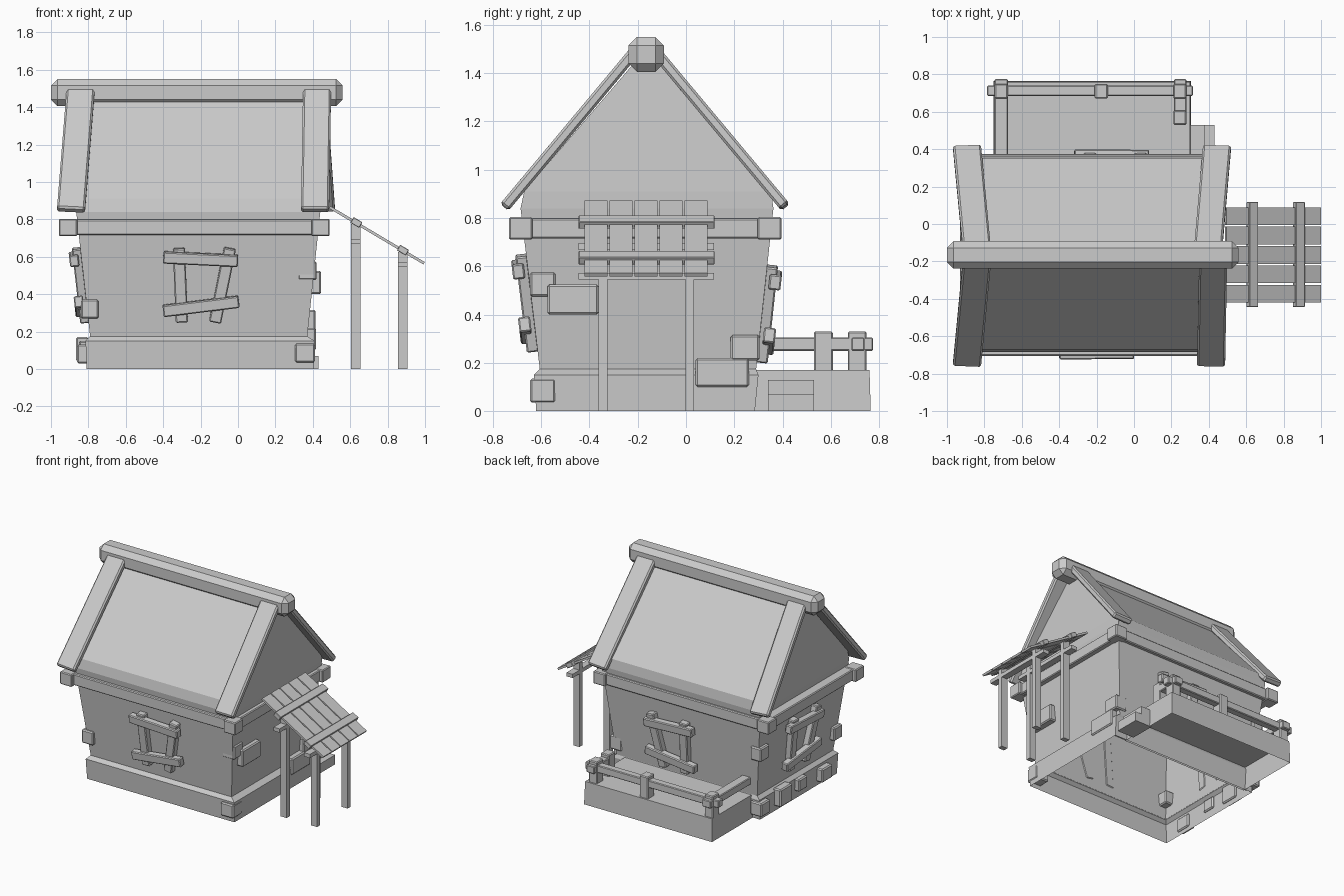
import bpy, bmesh
from mathutils import Vector, Matrix

if "Cube" in bpy.data.objects:
    bpy.data.objects.remove(bpy.data.objects["Cube"])


def finish(name, bm, bevel=0.0):
    bmesh.ops.recalc_face_normals(bm, faces=bm.faces)
    me = bpy.data.meshes.new(name)
    bm.to_mesh(me)
    bm.free()
    ob = bpy.data.objects.new(name, me)
    bpy.context.collection.objects.link(ob)
    if bevel:
        m = ob.modifiers.new("bevel", 'BEVEL')
        m.width, m.segments = bevel, 1
    return ob


def box(name, x0, x1, y0, y1, z0, z1, bevel=0.0):
    bm = bmesh.new()
    bmesh.ops.create_cube(bm, size=1)
    for v in bm.verts:
        v.co = Vector(((x0 + x1) / 2 + v.co.x * (x1 - x0),
                       (y0 + y1) / 2 + v.co.y * (y1 - y0),
                       (z0 + z1) / 2 + v.co.z * (z1 - z0)))
    return finish(name, bm, bevel)


def beam(name, p0, p1, width, thick, normal, bevel=0.006):
    """Plank from p0 to p1 whose broad face looks along normal."""
    p0, p1 = Vector(p0), Vector(p1)
    d = (p1 - p0).normalized()
    s = d.cross(Vector(normal)).normalized()
    n = s.cross(d)
    bm = bmesh.new()
    bmesh.ops.create_cube(bm, size=1)
    c = (p0 + p1) / 2
    for v in bm.verts:
        v.co = c + d * v.co.x * (p1 - p0).length + s * v.co.y * width + n * v.co.z * thick
    return finish(name, bm, bevel)


def loft(bm, rings):
    """Stack rectangles (x0, x1, y0, y1, z), open at both ends."""
    loops = [[bm.verts.new(c) for c in ((a, e, z), (b, e, z), (b, f, z), (a, f, z))]
             for a, b, e, f, z in rings]
    for lo, hi in zip(loops, loops[1:]):
        for i in range(4):
            j = (i + 1) % 4
            bm.faces.new((lo[i], lo[j], hi[j], hi[i]))
    return loops[-1]


# Stone base: open underneath, chamfered into the wall
bm = bmesh.new()
loft(bm, [(-.81, .405, -.62, .285, 0), (-.815, .41, -.63, .30, .15), (-.79, .37, -.605, .29, .175)])
finish("base", bm)

# Flared walls with the gable roof
bm = bmesh.new()
t = loft(bm, [(-.79, .37, -.605, .29, .17), (-.865, .44, -.685, .362, .84),
              (-.865, .44, -.67, .352, .91)])
ra, rb = bm.verts.new((-.83, -.165, 1.5)), bm.verts.new((.40, -.165, 1.5))
for f in ((t[0], t[1], rb, ra), (t[2], t[3], ra, rb), (t[1], t[2], rb), (t[3], t[0], ra)):
    bm.faces.new(f)
finish("walls_and_roof", bm)

# Ridge beam and barge boards
box("ridge_beam", -1, .56, -.238, -.092, 1.405, 1.55, .035)
for nm, xb, xt, s in (("front_left", -.893, -.84, -1), ("front_right", .412, .423, -1),
                      ("back_left", -.893, -.84, 1), ("back_right", .444, .396, 1)):
    yc = -.17
    beam("barge_board_" + nm, (xb, yc + s * .58, .847), (xt, yc + s * .03, 1.505),
         .15, .045, (0, s * .77, .64), .01)

# Belt of beams under the eaves, with corner blocks
box("belt_front", -.90, .45, -.705, -.62, .715, .798, .006)
box("belt_back", -.90, .45, .29, .375, .715, .798, .006)
box("belt_left", -.93, -.84, -.68, .35, .715, .798, .006)
box("belt_right", .39, .465, -.68, .35, .715, .798, .006)
for x in (-.957, .392):
    for y in (-.733, .297):
        box("belt_corner", x, x + .098, y, y + .098, .71, .803, .006)

# Crooked window frames on three walls
BOARDS = [(-.116, .645, -.10, .25, .065, .02), (.157, .645, .077, .25, .065, .02),
          (-.20, .597, .20, .578, .063, .04), (-.20, .31, .205, .36, .063, .04)]


def window(name, place, normal, dz=0.0):
    for i, (u0, v0, u1, v1, w, off) in enumerate(BOARDS):
        beam(f"{name}_window_board_{i + 1}", place(u0, v0 + dz, off), place(u1, v1 + dz, off),
             w, .05, normal)


window("front", lambda u, z, o: (u - .2, -.605 - .12 * (z - .17) - o, z), (0, -1, -.12))
window("left", lambda u, z, o: (-.79 - .112 * (z - .17) - o, -.15 - u, z), (-1, 0, -.11))
window("back", lambda u, z, o: (u - .12, .29 + .107 * (z - .17) + o, z), (0, 1, -.11), -.045)

# Corner stones and wall stones: x0, x1, y0, y1, z0, z1
STONES = [(.305, .40 + .012, -.645, -.54, .035, .135), (.32, .42, -.645, -.54, .475, .575),
          (-.84, -.745, -.645, -.55, .27, .37), (.32, .415, .185, .293 + .012, .21, .315),
          (-.85, -.755, .22, .325, .04, .14), (-.86, -.77, .24, .345, .46, .56)]
PLATES = [(.34, .443, -.573, -.362, .40, .525), (.35, .418, .04, .26, .10, .22),
          (-.865, -.80, -.02, .12, .04, .17), (-.85, -.80, -.22, -.12, .06, .15),
          (-.86, -.80, -.50, -.38, .03, .13)]
for nm, group in (("corner_stone", STONES), ("wall_stone", PLATES)):
    for s in group:
        box(nm, *s, .008)

# Back porch platform (open underneath) and side steps
bm = bmesh.new()
top = loft(bm, [(-.75, .305, .27, .765, 0), (-.745, .30, .27, .76, .17)])
bm.faces.new(top)
finish("porch", bm)
box("step_upper", .29, .38, .34, .53, 0, .13)
box("step_lower", .36, .43, .34, .53, 0, .07)

# Porch railing
box("rail_back", -.785, .315, .685, .74, .25, .305, .005)
box("rail_left", -.745, -.675, .30, .775, .25, .305, .005)
box("rail_right", .215, .28, .555, .775, .25, .305, .005)
for x, y in ((-.745, .67), (-.21, .67), (.21, .67), (.21, .53)):
    box("rail_post", x, x + .07, y, y + .078, .16, .33, .006)

# Lean-to canopy: five planks, battens, posts and cross beams
N = Vector((.507, 0, .862))
for i in range(5):
    y = -.3725 + i * .1035
    beam("canopy_plank", (.49, y, .865), (.995, y, .565), .095, .015, N, 0)
for x, z in ((.633, .783), (.882, .635)):
    beam("canopy_batten", (x, -.445, z), (x, .118, z), .055, .035, N, .003)
for x, z, zb in ((.605, .775, .668), (.855, .625, .545)):
    for y in (-.362, -.002):
        box("canopy_post", x, x + .05, y, y + .036, 0, z)
    box("canopy_cross_beam", x, x + .05, -.445, .115, zb, zb + .028)
